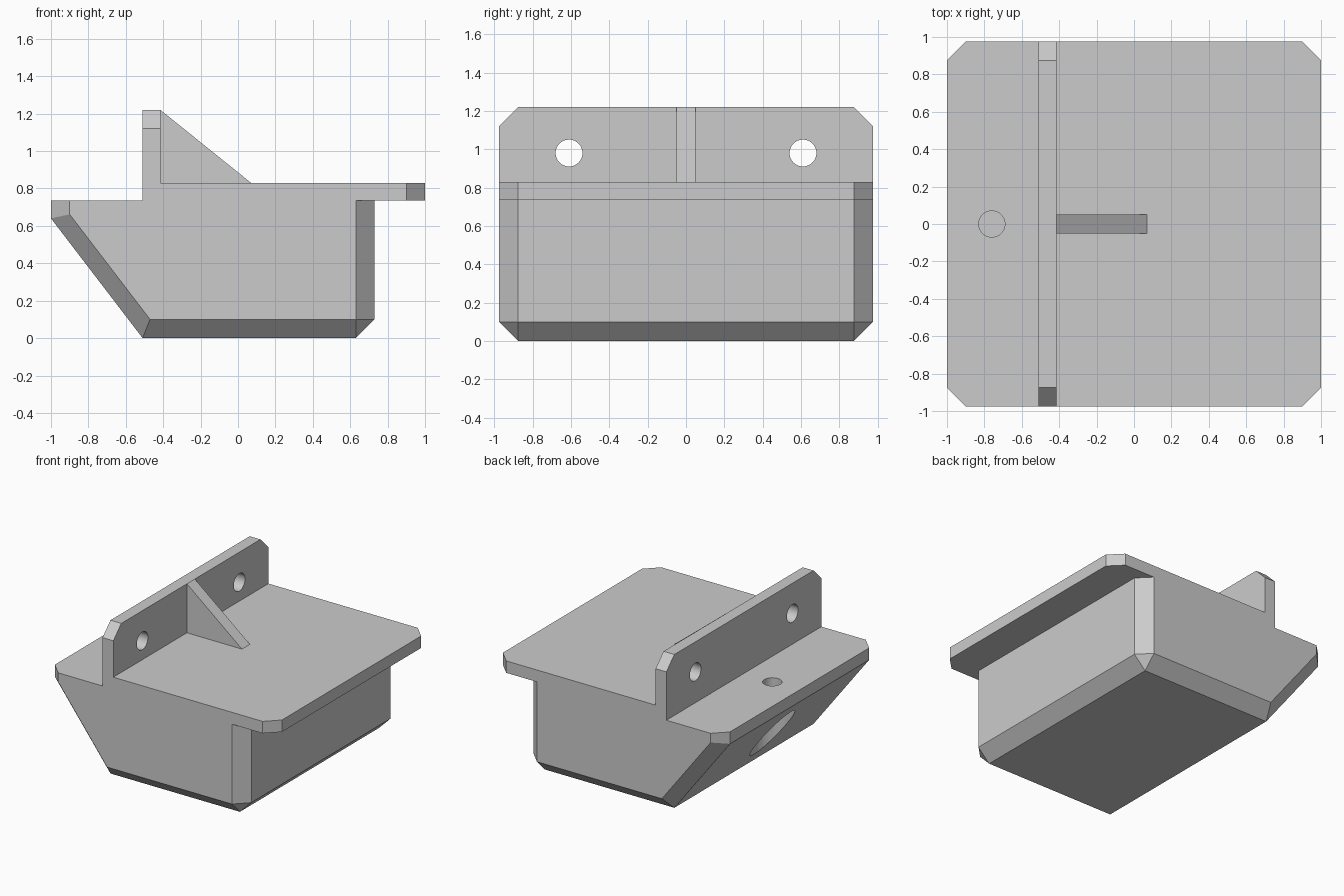
import bpy, bmesh, math
from mathutils import Vector

cube = bpy.data.objects.get("Cube")
if cube:
    bpy.data.objects.remove(cube, do_unlink=True)

W = 0.975            # half width
C = 0.1              # chamfer size
SHELF, DECK, TOP = 0.735, 0.83, 1.22
WALL_L, WALL_R = -0.51, -0.415

grey = bpy.data.materials.new("plain grey")
grey.use_nodes = True
grey.diffuse_color = (0.6, 0.6, 0.6, 1)
grey.node_tree.nodes["Principled BSDF"].inputs["Base Color"].default_value = (0.6, 0.6, 0.6, 1)


def finish(name, bm):
    bmesh.ops.recalc_face_normals(bm, faces=bm.faces[:])
    mesh = bpy.data.meshes.new(name)
    bm.to_mesh(mesh)
    bm.free()
    mesh.materials.append(grey)
    obj = bpy.data.objects.new(name, mesh)
    bpy.context.collection.objects.link(obj)
    return obj


def prism(name, points, offset):
    """Extrude a flat outline along an offset."""
    bm = bmesh.new()
    face = bm.faces.new([bm.verts.new(p) for p in points])
    grown = bmesh.ops.extrude_face_region(bm, geom=[face])["geom"]
    bmesh.ops.translate(bm, vec=offset, verts=[g for g in grown if isinstance(g, bmesh.types.BMVert)])
    return finish(name, bm)


def slice_off(bm, point, normal):
    """Cut away everything beyond a plane and close the cut."""
    bmesh.ops.bisect_plane(bm, geom=bm.verts[:] + bm.edges[:] + bm.faces[:], dist=1e-5,
                           plane_co=point, plane_no=normal, clear_outer=True)
    rim = [e for e in bm.edges if e.is_boundary]
    if rim:
        bmesh.ops.holes_fill(bm, edges=rim)


def drill(target, center, radius, depth, axis="Z"):
    turn = (0, math.pi / 2, 0) if axis == "X" else (0, 0, 0)
    bpy.ops.mesh.primitive_cylinder_add(vertices=48, radius=radius, depth=depth,
                                        location=center, rotation=turn)
    cutter = bpy.context.object
    cutter.name = "hole_cutter"
    cutter.hide_render = True
    cutter.data.materials.append(grey)
    mod = target.modifiers.new("hole", "BOOLEAN")
    mod.operation, mod.solver, mod.object = "DIFFERENCE", "EXACT", cutter
    bpy.ops.object.select_all(action="DESELECT")
    target.select_set(True)
    bpy.context.view_layer.objects.active = target
    bpy.ops.object.modifier_apply(modifier=mod.name)
    bpy.data.objects.remove(cutter, do_unlink=True)
    bpy.ops.object.shade_smooth_by_angle(angle=math.radians(25))


# Body: a block with a sloped left end and chamfered edges
END = 0.73
bm = bmesh.new()
bmesh.ops.create_cube(bm, size=1)
for v in bm.verts:
    v.co = (-1 if v.co.x < 0 else END, W if v.co.y > 0 else -W, SHELF if v.co.z > 0 else 0)
foot, knee = Vector((WALL_L, 0, 0)), Vector((-1, 0, 0.64))
run = knee - foot
slice_off(bm, foot, (-run.z, 0, run.x))
slice_off(bm, (END - C, 0, 0), (1, 0, -1))
for s in (1, -1):
    slice_off(bm, (0, s * (W - C), 0), (0, s, -1))
    slice_off(bm, (END, s * (W - C), 0), (1, s, 0))
    slice_off(bm, (-1, s * (W - C), 0), (-1, s, 0))
    slice_off(bm, (END - C, s * (W - C), 0), (1, s, -1))
    # chamfer running down the slope
    corner = Vector((WALL_L, s * (W - C), 0))
    normal = run.cross(Vector((-0.47, s * W, C)) - corner)
    slice_off(bm, corner, normal if normal.y * s > 0 else -normal)
body = finish("body", bm)

# Blind hole in the shelf, with a wider bore rising from the slope below it
drill(body, (-0.76, 0, 0.745), 0.07, 0.2)
drill(body, (-0.76, 0, 0.23), 0.163, 0.8)

# Deck plate overhanging the right end
prism("deck_plate", [(WALL_L, -W, SHELF), (1 - C, -W, SHELF), (1, C - W, SHELF),
                     (1, W - C, SHELF), (1 - C, W, SHELF), (WALL_L, W, SHELF)],
      (0, 0, DECK - SHELF))

# Upright wall with clipped top corners and two screw holes
wall = prism("upright_wall", [(WALL_L, -W, SHELF), (WALL_L, W, SHELF), (WALL_L, W, TOP - C),
                              (WALL_L, W - C, TOP), (WALL_L, C - W, TOP), (WALL_L, -W, TOP - C)],
             (WALL_R - WALL_L, 0, 0))
for s in (1, -1):
    drill(wall, (WALL_L, s * 0.61, 0.98), 0.07, 0.5, "X")

# Triangular brace behind the wall
prism("brace", [(WALL_R, -0.05, DECK), (0.07, -0.05, DECK), (WALL_R, -0.05, TOP)], (0, 0.1, 0))
